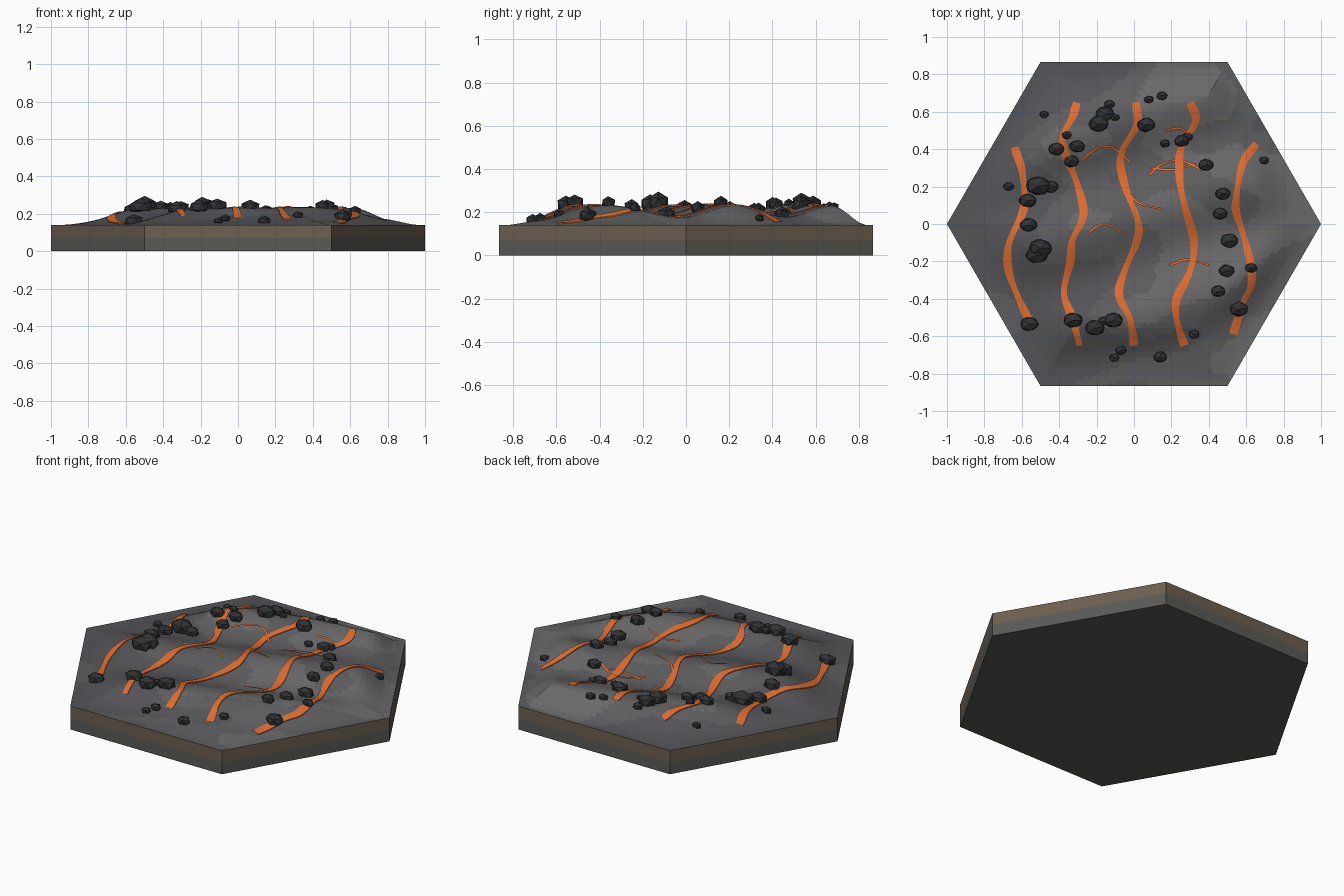
import bpy, bmesh, math, random
from mathutils import Vector, Matrix, noise

if "Cube" in bpy.data.objects:
    bpy.data.objects.remove(bpy.data.objects["Cube"])

random.seed(4)
S = math.sqrt(3) / 2
N = 28
BASE = 0.14


def material(name, rgb):
    m = bpy.data.materials.new(name)
    m.diffuse_color = (*rgb, 1)
    m.use_nodes = True
    m.node_tree.nodes["Principled BSDF"].inputs["Base Color"].default_value = m.diffuse_color
    return m


def finish(name, bm, mats):
    bmesh.ops.recalc_face_normals(bm, faces=bm.faces)
    me = bpy.data.meshes.new(name)
    bm.to_mesh(me)
    bm.free()
    ob = bpy.data.objects.new(name, me)
    for m in mats:
        me.materials.append(m)
    bpy.context.collection.objects.link(ob)
    return ob


def height(x, y):
    """Terrain height: slanted rolling ridges that fade out at the hexagon rim."""
    j = y / S
    i = x - j / 2
    d = max(abs(i), abs(j), abs(i + j))
    width = 0.32 - 0.11 * (x + y)
    t = max(0, min(1, (0.97 - d) / width))
    f = t * t * (3 - 2 * t)
    ridge = math.cos(math.tau * (y - 0.3 * x - 0.045) / 0.54)
    bump = noise.noise(Vector((x * 3, y * 3, 1.7)))
    return BASE + f * (0.066 + 0.026 * ridge + 0.006 * bump)


# Layered hexagonal base, open where layers meet
def band(name, z0, z1, mat, floor=False):
    bm = bmesh.new()
    lo, hi = [[bm.verts.new((math.cos(k * math.pi / 3), math.sin(k * math.pi / 3), z))
               for k in range(6)] for z in (z0, z1)]
    for k in range(6):
        n = (k + 1) % 6
        bm.faces.new((lo[k], lo[n], hi[n], hi[k]))
    if floor:
        bm.faces.new(lo[::-1])
    finish(name, bm, [mat])


band("stone_layer", 0, 0.07, material("stone", (0.10, 0.10, 0.093)), True)
band("soil_layer", 0.07, BASE, material("soil", (0.15, 0.115, 0.08)))

# Faceted ash terrain on a triangular grid
bm = bmesh.new()
grid = {}
for i in range(-N, N + 1):
    for j in range(-N, N + 1):
        if abs(i + j) <= N:
            x, y = (i + j / 2) / N, j * S / N
            grid[i, j] = bm.verts.new((x, y, height(x, y)))
for (i, j) in grid:
    for tri in (((i, j), (i + 1, j), (i, j + 1)), ((i, j), (i + 1, j - 1), (i + 1, j))):
        if all(p in grid for p in tri):
            f = bm.faces.new([grid[p] for p in tri])
            c = f.calc_center_median()
            shade = noise.noise(Vector((c.x * 2, c.y * 3.5, 5))) + 0.5 * c.x + 4 * (c.z - 0.2)
            f.material_index = 0 if shade < -0.2 else 1 if shade < 0.2 else 2
finish("ash_terrain", bm, [material("ash_dark", (0.09, 0.09, 0.10)),
                           material("ash_mid", (0.11, 0.11, 0.118)),
                           material("ash_light", (0.14, 0.14, 0.145))])
lava = material("lava", (0.72, 0.15, 0.03))


# Ribbons draped over the terrain along a smooth path
def ribbon(name, pts, half, lift, skirt):
    p = [Vector(q) for q in pts]
    p = [2 * p[0] - p[1]] + p + [2 * p[-1] - p[-2]]
    path = []
    for k in range(1, len(p) - 2):
        a, b, c, d = p[k - 1:k + 3]
        for s in range(6):
            t = s / 6
            path.append(0.5 * (2 * b + (c - a) * t + (2 * a - 5 * b + 4 * c - d) * t * t
                               + (3 * b - a - 3 * c + d) * t ** 3))
    path.append(p[-2])
    profile = [(-1, lift), (0, lift + 0.001), (1, lift)]
    if skirt:
        profile = [(-1, -0.004)] + profile + [(1, -0.004)]
    bm = bmesh.new()
    prev = None
    for k, q in enumerate(path):
        tan = (path[min(k + 1, len(path) - 1)] - path[max(k - 1, 0)]).normalized()
        side = Vector((-tan.y, tan.x))
        w = half * (1 + 0.2 * math.sin(k * 0.5))
        row = []
        for u, dz in profile:
            v = q + side * w * u
            row.append(bm.verts.new((v.x, v.y, height(v.x, v.y) + dz)))
        if prev:
            for n in range(len(row) - 1):
                bm.faces.new((prev[n], row[n], row[n + 1], prev[n + 1]))
        prev = row
    finish(name, bm, [lava])


streams = [
    [(-.64, .41), (-.60, .29), (-.585, .13), (-.60, .05), (-.67, -.11), (-.67, -.25), (-.62, -.39), (-.555, -.53)],
    [(-.305, .65), (-.33, .57), (-.385, .45), (-.34, .31), (-.30, .2), (-.27, .05), (-.33, -.09),
     (-.34, -.2), (-.375, -.37), (-.33, -.5), (-.29, -.65)],
    [(.01, .65), (.015, .53), (-.07, .37), (-.05, .21), (.02, .02), (.015, -.09), (-.05, -.25),
     (-.08, -.38), (-.02, -.51), (0, -.65)],
    [(.3, .65), (.33, .55), (.25, .4), (.245, .235), (.27, .1), (.32, -.09), (.3, -.25),
     (.225, -.41), (.235, -.54), (.27, -.65)],
    [(.655, .43), (.58, .32), (.545, .13), (.55, .05), (.6, -.11), (.63, -.3), (.58, -.43), (.53, -.59)],
]
for n, pts in enumerate(streams):
    ribbon(f"lava_stream_{n + 1}", pts, 0.019, 0.005, True)

branches = [
    [(-.28, .34), (-.2, .40), (-.12, .41), (-.02, .33)],
    [(-.25, -.05), (-.16, 0), (-.06, -.05)],
    [(-.04, .18), (.03, .11), (.15, .08)],
    [(.08, .26), (.15, .32), (.25, .34), (.36, .29)],
    [(.09, .30), (.2, .29), (.33, .32)],
    [(.17, .50), (.25, .51), (.31, .46)],
    [(.19, -.22), (.29, -.19), (.4, -.22)],
]
for n, pts in enumerate(branches):
    ribbon(f"lava_branch_{n + 1}", pts, 0.006, 0.011, False)

# Scattered boulders: x, y, radius
rocks = [
    (-.48, .585, .026), (-.155, .59, .05), (-.13, .64, .03), (-.19, .535, .055), (-.1, .57, .025),
    (.08, .665, .027), (.15, .685, .03), (.065, .53, .05), (-.36, .475, .027), (-.415, .4, .043),
    (-.305, .415, .043), (-.335, .335, .042), (.165, .43, .028), (.255, .445, .042), (.285, .465, .03),
    (.385, .315, .042), (.695, .34, .028), (.475, .16, .042), (.46, .055, .042), (.51, -.09, .05),
    (.495, -.25, .044), (.625, -.235, .034), (.45, -.36, .04), (.56, -.455, .052), (.32, -.59, .03),
    (.14, -.71, .037), (-.105, -.715, .028), (-.07, -.675, .03), (-.11, -.515, .053), (-.21, -.555, .054),
    (-.325, -.515, .053), (-.56, -.535, .05), (-.52, -.165, .06), (-.5, -.13, .065), (-.565, -.005, .047),
    (-.57, .125, .048), (-.67, .2, .03), (-.51, .205, .067), (-.445, .2, .043), (-.165, -.52, .03),
]
bm = bmesh.new()
for x, y, r in rocks:
    place = (Matrix.Translation((x, y, height(x, y) + 0.25 * r))
             @ Matrix.Diagonal((r * 1.08, r * 0.84, r * 0.74, 1))
             @ Matrix.Rotation(random.uniform(-0.2, 0.2), 4, 'Z'))
    made = bmesh.ops.create_icosphere(bm, subdivisions=1, radius=1, matrix=place)
    for v in made["verts"]:
        v.co += Vector([random.uniform(-0.05, 0.05) * r for _ in range(3)])
finish("boulders", bm, [material("basalt", (0.03, 0.031, 0.035))])
